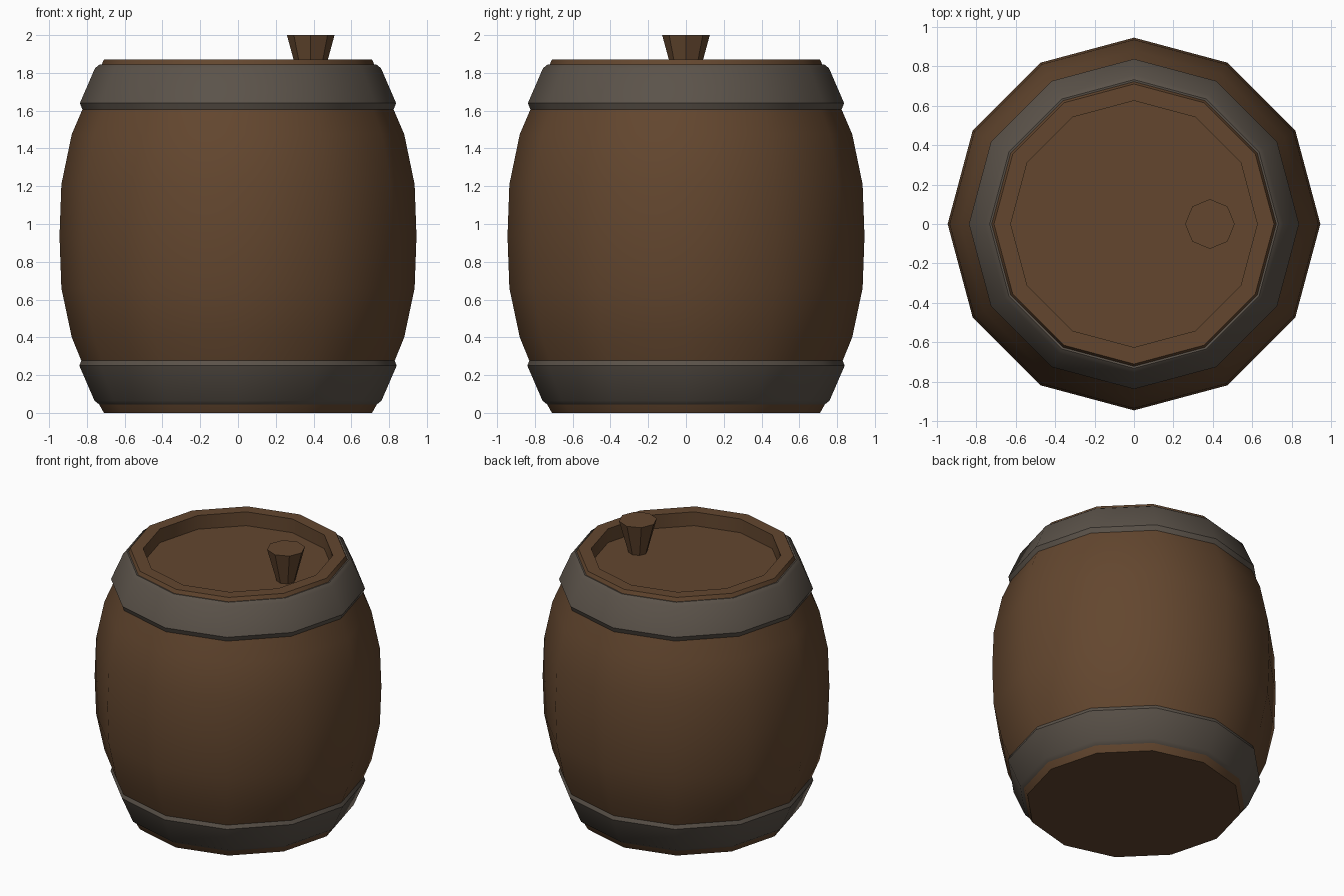
import bpy, math

if "Cube" in bpy.data.objects:
    bpy.data.objects.remove(bpy.data.objects["Cube"])


def material(name, rgb):
    m = bpy.data.materials.new(name)
    m.diffuse_color = (*rgb, 1)
    m.use_nodes = True
    m.node_tree.nodes["Principled BSDF"].inputs["Base Color"].default_value = m.diffuse_color
    return m


wood = material("brown wood", (0.125, 0.062, 0.028))
iron = material("grey iron", (0.105, 0.086, 0.068))


def lathe(name, profile, sides, mat, centre_x=0.0, closed=False, angle=35):
    """Revolve (radius, z) points; cap both ends unless the profile is a closed loop."""
    verts = [(centre_x + r * math.cos(2 * math.pi * i / sides), r * math.sin(2 * math.pi * i / sides), z)
             for r, z in profile for i in range(sides)]
    n = len(profile)
    faces = []
    for k in range(n if closed else n - 1):
        a, b = k * sides, ((k + 1) % n) * sides
        for i in range(sides):
            j = (i + 1) % sides
            faces.append((a + i, a + j, b + j, b + i))
    if not closed:
        faces.append(tuple(reversed(range(sides))))
        faces.append(tuple(range((n - 1) * sides, n * sides)))
    mesh = bpy.data.meshes.new(name)
    mesh.from_pydata(verts, [], faces)
    mesh.materials.append(mat)
    ob = bpy.data.objects.new(name, mesh)
    bpy.context.collection.objects.link(ob)
    bpy.ops.object.select_all(action='DESELECT')
    ob.select_set(True)
    bpy.context.view_layer.objects.active = ob
    bpy.ops.object.shade_smooth_by_angle(angle=math.radians(angle))
    return ob


# Bulging barrel with a flat base and a recessed lid
lathe("barrel_body", [(0.71, 0), (0.735, 0.045), (0.88, 0.40), (0.935, 0.66), (0.945, 0.935),
                      (0.935, 1.21), (0.88, 1.475), (0.73, 1.825), (0.71, 1.87),
                      (0.625, 1.87), (0.625, 1.77)], 12, wood)

# Iron hoops with bevelled edges, mirrored about the middle of the barrel
hoop = [(0.70, 0.05), (0.735, 0.045), (0.76, 0.065), (0.84, 0.25), (0.825, 0.288), (0.79, 0.27)]
lathe("lower_hoop", hoop, 12, iron, closed=True, angle=31)
upper = [(r - 0.003, 1.89 - z) for r, z in reversed(hoop)]
lathe("upper_hoop", upper, 12, iron, closed=True, angle=31)

# Tapered bung standing on the lid
lathe("bung", [(0.062, 1.765), (0.126, 2.0)], 8, wood, centre_x=0.385, angle=30)
